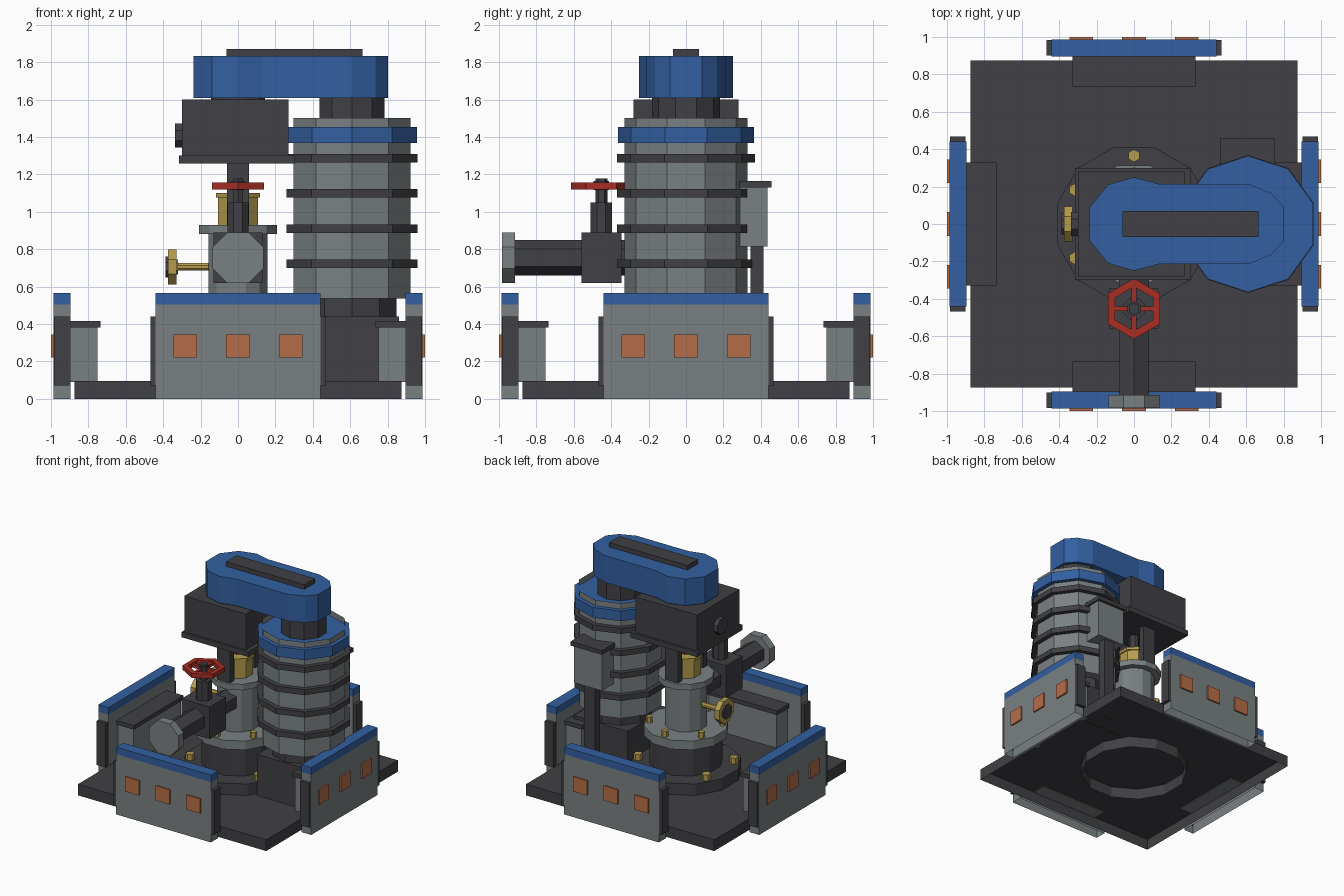
import bpy, bmesh, math
from mathutils import Matrix, Vector

if "Cube" in bpy.data.objects:
    bpy.data.objects.remove(bpy.data.objects["Cube"])

def material(name, rgb):
    m = bpy.data.materials.new(name)
    m.diffuse_color = (*rgb, 1)
    m.use_nodes = True
    m.node_tree.nodes["Principled BSDF"].inputs["Base Color"].default_value = m.diffuse_color
    return m

DARK = material("charcoal", (0.052, 0.051, 0.058))
GREY = material("steel_grey", (0.195, 0.22, 0.228))
BLUE = material("blue_paint", (0.033, 0.117, 0.36))
RUST = material("copper_orange", (0.47, 0.155, 0.066))
BRASS = material("brass", (0.46, 0.33, 0.075))
RED = material("valve_red", (0.40, 0.027, 0.018))

def loft(name, loops, mat, caps="both", matrix=Matrix()):
    """Skin a row of equal-length point loops. caps: both, start, end, or wrap (last joins first)."""
    bm = bmesh.new()
    rows = [[bm.verts.new(matrix @ Vector(p)) for p in loop] for loop in loops]
    n = len(rows[0])
    pairs = list(zip(rows, rows[1:]))
    if caps == "wrap":
        pairs.append((rows[-1], rows[0]))
    for a, b in pairs:
        for i in range(n):
            j = (i + 1) % n
            bm.faces.new((a[i], a[j], b[j], b[i]))
    if caps in ("both", "start"):
        bm.faces.new(rows[0][::-1])
    if caps in ("both", "end"):
        bm.faces.new(rows[-1])
    bmesh.ops.recalc_face_normals(bm, faces=bm.faces)
    me = bpy.data.meshes.new(name)
    bm.to_mesh(me)
    bm.free()
    me.materials.append(mat)
    ob = bpy.data.objects.new(name, me)
    bpy.context.collection.objects.link(ob)
    return ob

def ngon(r, n, rot, z):
    return [(r * math.cos(math.radians(rot) + math.tau * i / n),
             r * math.sin(math.radians(rot) + math.tau * i / n), z) for i in range(n)]

AXES = {"z": Matrix(), "y": Matrix.Rotation(math.radians(-90), 4, "X"),
        "x": Matrix.Rotation(math.radians(90), 4, "Y")}

def cyl(name, r, a, b, mat, at=(0, 0, 0), n=12, rot=15, axis="z", caps="both"):
    """Prism from a to b along an axis through the point `at`."""
    return loft(name, [ngon(r, n, rot, a), ngon(r, n, rot, b)], mat, caps,
                Matrix.Translation(at) @ AXES[axis])

def box(name, x0, x1, y0, y1, z0, z1, mat, matrix=Matrix(), caps="both"):
    rect = [(x0, y0), (x1, y0), (x1, y1), (x0, y1)]
    return loft(name, [[(x, y, z) for x, y in rect] for z in (z0, z1)], mat, caps, matrix)

# Base plate, a shell open underneath
box("base_plate", -0.873, 0.873, -0.873, 0.873, 0, 0.094, DARK, caps="end")

# Four guard panels, one per side, open underneath
for side, k in zip(("front", "right", "back", "left"), range(4)):
    M = Matrix.Rotation(math.pi / 2 * k, 4, "Z")
    box(side + "_panel", -0.44, 0.44, -0.987, -0.895, 0, 0.505, GREY, M, caps="end")
    box(side + "_panel_cap", -0.44, 0.44, -0.987, -0.895, 0.505, 0.565, BLUE, M)
    for s in (-1, 1):
        x0, x1 = sorted((s * 0.43, s * 0.467))
        box(side + "_panel_post", x0, x1, -0.984, -0.9, 0.07, 0.44, DARK, M)
    for x in (-0.283, 0, 0.283):
        box(side + "_panel_plate", x - 0.063, x + 0.063, -1.0, -0.985, 0.222, 0.345, RUST, M)
    box(side + "_locker", -0.315, 0.315, -0.9, -0.75, 0.09, 0.385, GREY, M)
    box(side + "_locker_lid", -0.33, 0.33, -0.9, -0.735, 0.38, 0.415, DARK, M)

# Wellhead stack, its lowest flange an open tube below
cyl("lower_flange", 0.424, 0, 0.19, DARK, caps="end")
cyl("lower_drum", 0.28, 0.19, 0.43, DARK)
cyl("middle_flange", 0.325, 0.43, 0.505, GREY)
cyl("wellhead_body", 0.163, 0.5, 0.885, GREY)
cyl("upper_flange", 0.216, 0.88, 0.93, GREY)
for i in range(6):
    a = math.radians(30 + 60 * i)
    for label, r, z in (("lower", 0.365, 0.185), ("middle", 0.28, 0.5)):
        cyl(label + "_bolt", 0.034 if z < 0.3 else 0.026, z, z + 0.055, BRASS,
            (r * math.cos(a), r * math.sin(a), 0), n=6, rot=30)
cyl("packing_gland", 0.116, 0.925, 1.08, BRASS, n=8, rot=22.5)
cyl("packing_cap", 0.127, 1.075, 1.1, BRASS, n=8, rot=22.5)
cyl("drive_rod", 0.04, 1.09, 1.28, DARK, n=8)
for s in (-1, 1):
    box("gearbox_support", -0.06, 0.06, s * 0.165 - 0.025, s * 0.165 + 0.025, 0.92, 1.27, DARK)

# Gearbox and side plug
box("gearbox_lip", -0.315, 0.305, -0.3, 0.3, 1.257, 1.3, DARK)
box("gearbox", -0.3, 0.27, -0.282, 0.282, 1.298, 1.6, DARK)
cyl("gearbox_plug", 0.07, -0.338, -0.29, DARK, (0, 0, 1.408), n=8, rot=22.5, axis="x")
cyl("gearbox_shaft", 0.15, 1.59, 1.62, DARK)

# Blue belt guard with top plate
half = [(-0.237, 0.09), (-0.14, 0.21), (0, 0.25), (0.13, 0.215), (0.61, 0.215),
        (0.735, 0.165), (0.803, 0.085)]
outline = half + [(x, -y) for x, y in reversed(half)]
loft("belt_guard", [[(x, y, z) for x, y in outline] for z in (1.608, 1.832)], BLUE)
box("guard_top_plate", -0.062, 0.665, -0.07, 0.07, 1.83, 1.87, DARK)

# Electric motor: open-topped housing, the blue band closes it lower down
MC = (0.61, 0, 0)
box("motor_pedestal", 0.36, 0.86, -0.26, 0.26, 0.09, 0.44, DARK)
cyl("motor_foot", 0.25, 0.43, 0.54, DARK, MC, n=10, rot=18)
cyl("motor_body", 0.329, 0.535, 1.5, GREY, MC, n=10, rot=18, caps="start")
for z in (0.7, 0.887, 1.075, 1.262):
    cyl("motor_fin", 0.368, z, z + 0.046, DARK, MC, n=10, rot=18)
cyl("motor_band", 0.364, 1.367, 1.452, BLUE, MC, n=10, rot=18)
cyl("motor_pulley_neck", 0.182, 1.44, 1.62, DARK, MC, n=10, rot=18)

# Junction box on a post behind the motor
box("junction_post", 0.555, 0.655, 0.345, 0.415, 0.09, 0.83, DARK)
box("junction_box", 0.475, 0.735, 0.285, 0.435, 0.815, 1.135, GREY)
box("junction_lid", 0.46, 0.75, 0.285, 0.457, 1.13, 1.165, DARK)

# Front outlet pipe and gate valve
PC = (0, 0, 0.754)
cyl("outlet_pipe", 0.094, -0.93, -0.12, DARK, PC, n=6, rot=30, axis="y")
cyl("outlet_flange", 0.147, -0.985, -0.915, GREY, PC, n=8, rot=22.5, axis="y")
box("valve_body", -0.13, 0.13, -0.56, -0.345, 0.62, 0.89, DARK)
VC = (0, -0.453, 0)
cyl("valve_bonnet", 0.062, 0.88, 1.05, DARK, VC, n=8, rot=22.5)
cyl("valve_stem", 0.032, 1.04, 1.178, DARK, VC, n=6, rot=30)
loft("handwheel_rim", [ngon(r, 6, 30, z) for r, z in
                       ((0.162, 1.12), (0.162, 1.157), (0.118, 1.157), (0.118, 1.12))],
     RED, caps="wrap", matrix=Matrix.Translation(VC))
box("handwheel_spoke_x", -0.12, 0.12, -0.466, -0.44, 1.125, 1.152, RED)
box("handwheel_spoke_y", -0.013, 0.013, -0.575, -0.33, 1.125, 1.152, RED)
cyl("handwheel_hub", 0.042, 1.115, 1.165, DARK, VC, n=6, rot=30)

# Pressure gauge on the left
GC = (0, 0, 0.705)
cyl("gauge_pipe", 0.022, -0.35, -0.14, BRASS, GC, n=8, rot=22.5, axis="x")
cyl("gauge_nut", 0.04, -0.335, -0.32, BRASS, GC, n=6, rot=0, axis="x")
cyl("gauge_case", 0.102, -0.375, -0.33, BRASS, GC, n=8, rot=22.5, axis="x")
cyl("gauge_face", 0.06, -0.388, -0.37, DARK, GC, n=8, rot=22.5, axis="x")
